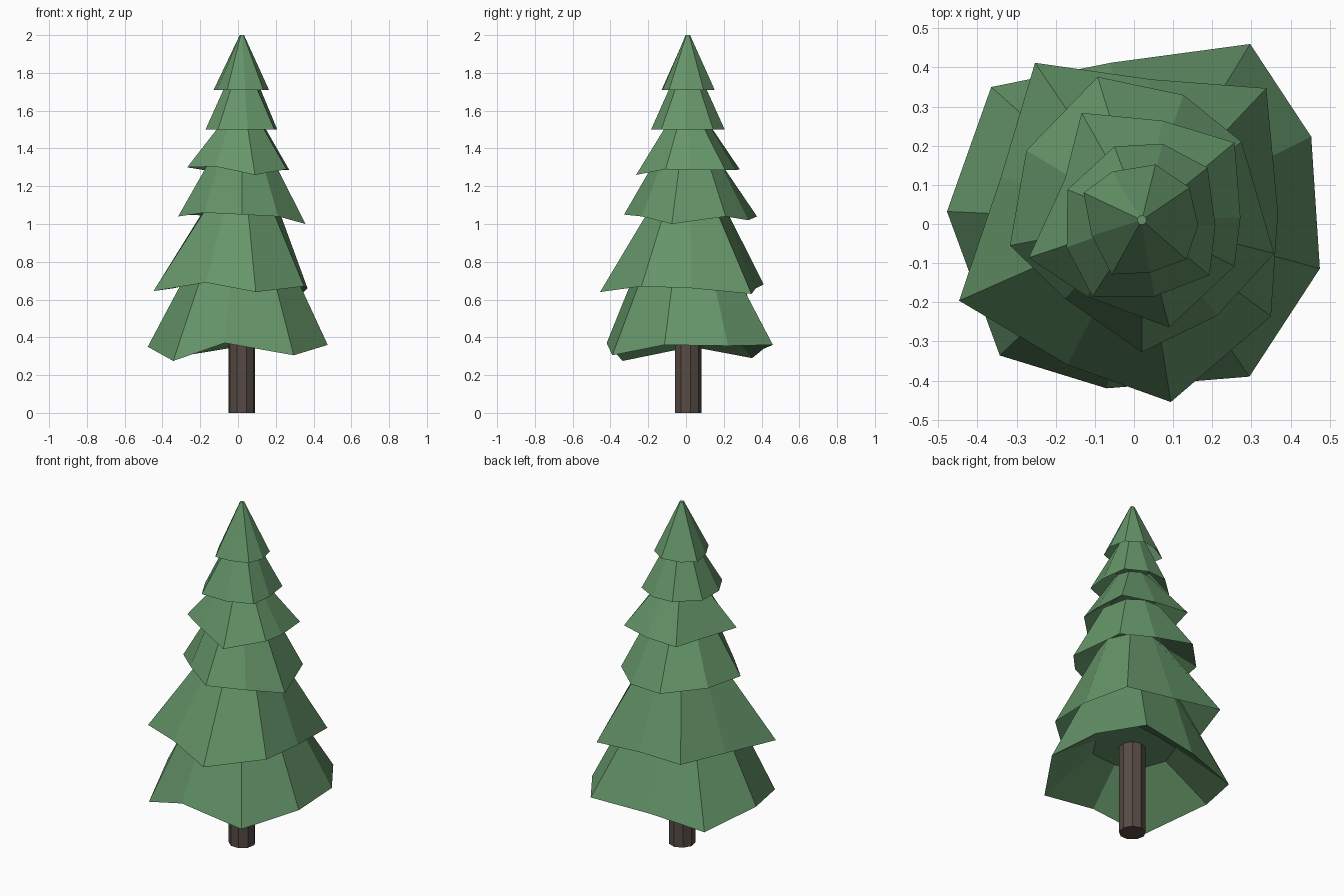
import bpy, bmesh, math
from mathutils import Vector

if "Cube" in bpy.data.objects:
    bpy.data.objects.remove(bpy.data.objects["Cube"])

AXIS = Vector((0.02, 0.01, 0))


def material(name, rgb):
    m = bpy.data.materials.new(name)
    m.diffuse_color = (*rgb, 1)
    m.use_nodes = True
    m.node_tree.nodes["Principled BSDF"].inputs["Base Color"].default_value = m.diffuse_color
    return m


GREEN = material("needles", (0.13, 0.30, 0.14))
BROWN = material("bark", (0.095, 0.07, 0.058))


def tier(name, z, top_r, top_z, rim_xy, dz=(0,) * 9):
    """Ragged nine-sided skirt: sloping outside, hollow underside."""
    bm = bmesh.new()
    rim, top, under = [], [], []
    for (x, y), d in zip(rim_xy, dz):
        p = Vector((x, y, 0))
        out = p - AXIS
        rim.append(bm.verts.new((x, y, z + d)))
        t = AXIS + out.normalized() * top_r
        top.append(bm.verts.new((t.x, t.y, top_z)))
        u = AXIS + out * 0.45
        under.append(bm.verts.new((u.x, u.y, z + 0.42 * (top_z - z))))
    for i in range(9):
        j = (i + 1) % 9
        bm.faces.new((rim[i], top[i], top[j], rim[j]))
        bm.faces.new((rim[j], under[j], under[i], rim[i]))
    bm.faces.new(top)
    bm.faces.new(under)
    bmesh.ops.recalc_face_normals(bm, faces=bm.faces)
    me = bpy.data.meshes.new(name)
    bm.to_mesh(me)
    bm.free()
    me.materials.append(GREEN)
    bpy.context.collection.objects.link(bpy.data.objects.new(name, me))


# Trunk
bpy.ops.mesh.primitive_cylinder_add(vertices=9, radius=0.072, depth=0.7,
                                    location=(AXIS.x, AXIS.y, 0.35))
trunk = bpy.context.object
trunk.name = "trunk"
trunk.data.materials.append(BROWN)

# Branch tiers from the ground up, rims listed clockwise from back left
tier("bottom_branches", 0.33, 0.27, 0.78,
     [(-.365, .35), (-.06, .412), (.297, .46), (.453, .223), (.475, -.114),
      (.295, -.39), (-.07, -.42), (-.343, -.336), (-.478, .032)],
     (-.04, .01, .03, .025, .03, -.025, .04, -.055, .02))
tier("lower_branches", 0.66, 0.18, 1.12,
     [(-.253, .412), (.04, .37), (.338, .347), (.368, .03), (.35, -.236),
      (.094, -.455), (-.17, -.36), (-.447, -.196), (-.34, .12)],
     (.02, 0, -.03, 0, .01, -.02, .03, -.015, 0))
tier("lower_middle_branches", 1.04, 0.17, 1.34,
     [(-.093, .376), (.126, .33), (.275, .21), (.358, -.075), (.213, -.234),
      (.02, -.328), (-.177, -.19), (-.317, -.055), (-.275, .188)],
     (0, -.02, 0, -.04, 0, .01, .02, 0, .01))
tier("upper_middle_branches", 1.285, 0.10, 1.55,
     [(-.134, .284), (.073, .264), (.257, .208), (.272, .017), (.257, -.108),
      (.09, -.264), (-.121, -.185), (-.269, -.086), (-.177, .114)],
     (.005, 0, 0, 0, .005, -.025, .02, .015, 0))
tier("upper_branches", 1.50, 0.08, 1.76,
     [(-.05, .198), (.073, .205), (.188, .144), (.208, -.004), (.193, -.131),
      (.052, -.185), (-.106, -.185), (-.172, -.06), (-.17, .088)])
tier("top_branches", 1.71, 0.012, 2.0,
     [(-.055, .134), (.055, .152), (.142, .093), (.164, -.004), (.134, -.09),
      (.04, -.124), (-.057, -.129), (-.108, -.03), (-.129, .08)])
